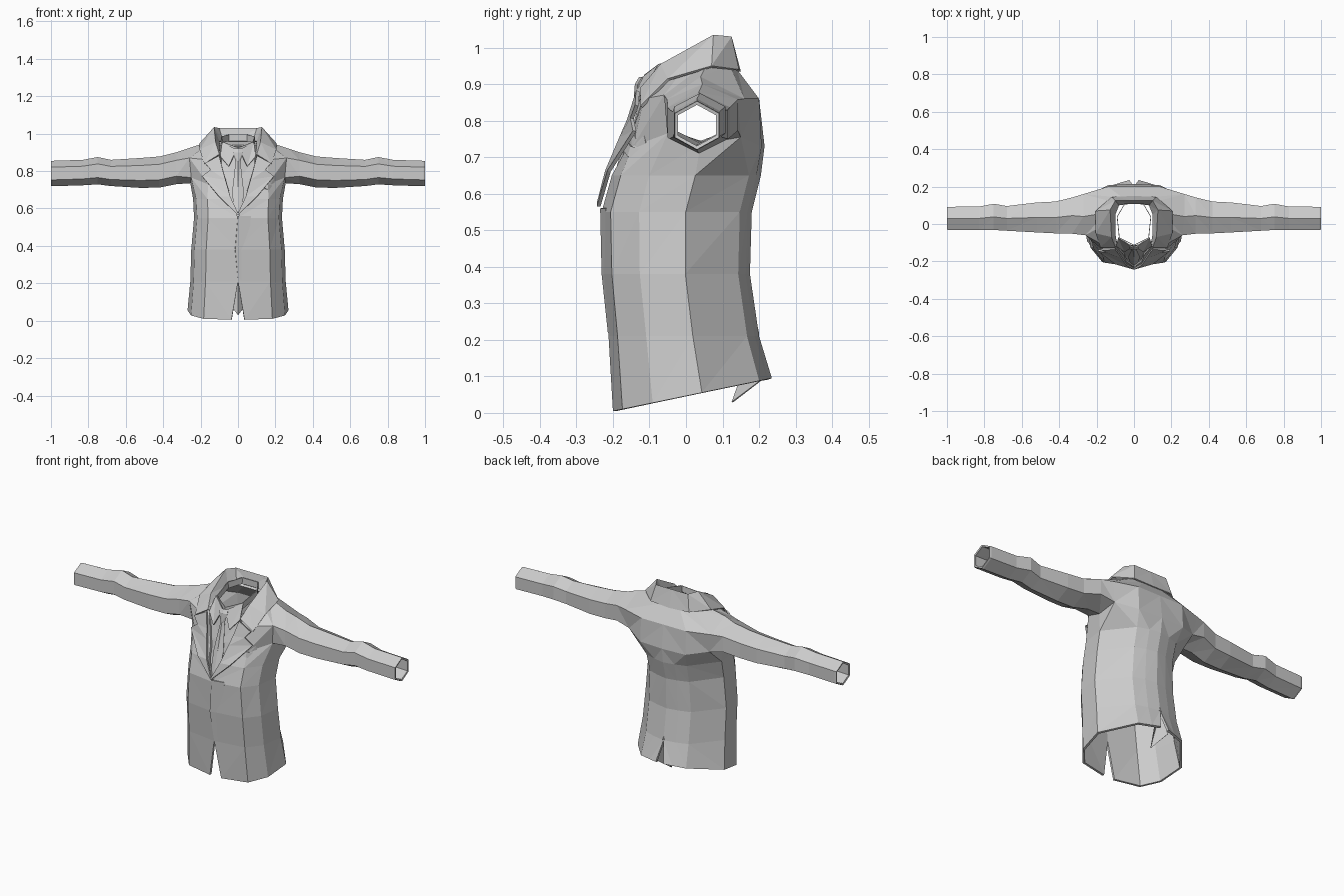
import bpy
import bmesh

cube = bpy.data.objects.get("Cube")
if cube:
    bpy.data.objects.remove(cube, do_unlink=True)

# One plain cloth colour
cloth = bpy.data.materials.new("grey_cloth")
cloth.use_nodes = True
colour = (0.6, 0.6, 0.6, 1)
cloth.diffuse_color = colour
cloth.node_tree.nodes["Principled BSDF"].inputs["Base Color"].default_value = colour


def make_part(name, rows, closed=False, holes=(), mirror=True, thickness=0.01):
    """Skin rows of points into a faceted sheet, mirror it and give it thickness."""
    bm = bmesh.new()
    grid = [[bm.verts.new(point) for point in row] for row in rows]
    count = len(rows[0])
    for r in range(len(grid) - 1):
        low, high = grid[r], grid[r + 1]
        for c in range(count if closed else count - 1):
            if (r, c) in holes:
                continue
            n = (c + 1) % count
            bm.faces.new((low[c], low[n], high[n], high[c]))
    bmesh.ops.remove_doubles(bm, verts=bm.verts[:], dist=0.0005)
    bmesh.ops.triangulate(bm, faces=bm.faces[:], quad_method="FIXED")
    mesh = bpy.data.meshes.new(name)
    bm.to_mesh(mesh)
    bm.free()
    mesh.materials.append(cloth)
    part = bpy.data.objects.new(name, mesh)
    bpy.context.collection.objects.link(part)
    if mirror:
        part.modifiers.new("mirror", "MIRROR").use_clip = True
    if thickness:
        solid = part.modifiers.new("thickness", "SOLIDIFY")
        solid.thickness = thickness
        solid.offset = -1
    return part


def body_row(z, width, front, back, slope=0, front_gap=0, back_gap=0):
    """Half a body section, running from the front centre round to the back."""
    shape = ((0, 0), (.68, .06), (.93, .25), (1, .56), (.52, .92), (.26, .97), (0, 1))
    row = [[width * fx, front + (back - front) * fy, z + slope * fy] for fx, fy in shape]
    row[0][0] = front_gap
    row[-1][0] = back_gap
    return row


# Jacket body: hem to chest by section, then the armhole, shoulder and neck rows
armhole_low = [(.055, -.165, .72), (.16, -.145, .73), (.25, -.05, .765), (.255, .04, .735),
               (.25, .15, .755), (.14, .207, .73), (0, .215, .73)]
armhole_high = [(.09, -.125, .84), (.16, -.115, .86), (.26, -.06, .87), (.27, .04, .92),
                (.27, .16, .86), (.14, .2, .86), (0, .2, .86)]
neck = [(.1, -.11, .9), (.12, -.07, .93), (.15, 0, .95), (.15, .06, .96),
        (.12, .12, .95), (.06, .14, .94), (0, .14, .94)]
body = [
    body_row(.005, .27, -.2, .235, slope=.09, front_gap=.035, back_gap=.025),
    body_row(.21, .255, -.212, .2),
    body_row(.38, .25, -.227, .175),
    body_row(.55, .235, -.231, .18),
    body_row(.65, .24, -.203, .205, front_gap=.04),
    armhole_low, armhole_high, neck,
]
arm_row = body.index(armhole_low)
make_part("jacket_body", body, holes={(arm_row, 2), (arm_row, 3)}, thickness=.012)


# Sleeves: six-sided tubes growing out of the armholes
def sleeve_ring(x, y, z, depth, height):
    shape = ((-1, -.5), (0, -1), (1, -.5), (1, .5), (0, 1), (-1, .5))
    return [(x, y + depth * a, z + height * b) for a, b in shape]


armhole = armhole_low[2:5] + armhole_high[4:1:-1]
sleeve = [
    armhole,
    sleeve_ring(.33, .045, .815, .097, .085),
    sleeve_ring(.42, .035, .795, .085, .083),
    sleeve_ring(.52, .035, .79, .08, .08),
    sleeve_ring(.68, .03, .79, .066, .07),
    sleeve_ring(.75, .038, .802, .07, .073),
    sleeve_ring(.83, .03, .792, .063, .068),
    sleeve_ring(.99, .03, .787, .062, .068),
    sleeve_ring(1, .03, .787, .06, .066),
]
make_part("sleeves", sleeve, closed=True)

# Jacket collar: turned down over the neck, front corner round to the back
collar_edge = [(.18, -.125, .84), (.205, -.05, .915), (.205, .07, .95), (.12, .145, .94), (0, .15, .935)]
collar_crest = [(.1, -.125, .89), (.12, -.07, .955), (.128, .075, 1.035), (.1, .125, 1.03), (0, .125, 1.03)]
collar_inside = [(.09, -.11, .88), (.1, -.05, .93), (.1, .05, .96), (.08, .1, .96), (0, .11, .96)]
make_part("jacket_collar", [collar_edge, collar_crest, collar_inside], thickness=.008)

# Lapels: folded panels with a notch below the collar
lapel_inner = [(0, -.234, .575), (.04, -.212, .66), (.065, -.174, .75), (.08, -.152, .8), (.1, -.127, .88)]
lapel_outer = [(0, -.234, .565), (.1, -.206, .66), (.19, -.136, .77), (.145, -.143, .805), (.175, -.13, .84)]
make_part("lapels", [lapel_inner, lapel_outer], thickness=.01)

# Shirt front, neck band and pointed shirt collar
shirt_middle = [(0, -.195, .58), (0, -.155, .75), (0, -.115, .9)]
shirt_side = [(.03, -.195, .58), (.09, -.14, .75), (.12, -.085, .9)]
make_part("shirt_front", [shirt_middle, shirt_side], thickness=0)
band = [(0, -.115, .89), (.08, -.075, .92), (.092, .04, .95), (.05, .11, .96), (0, .11, .96)]
band_top = [(x, y, z + .035) for x, y, z in band]
make_part("neck_band", [band, band_top], thickness=.004)
make_part("shirt_collar", [[(.05, -.15, .825), (.095, -.12, .88)],
                           [(.008, -.125, .915), (.085, -.075, .955)]], thickness=.006)

# Necktie: knot above a widening blade, raised along its centre
tie_rows = []
for half, y, z in ((.022, -.12, .92), (.026, -.132, .9), (.013, -.136, .85),
                   (.03, -.174, .7), (.025, -.21, .58)):
    tie_rows.append([(half, y, z), (0, y - .008, z)])
make_part("necktie", tie_rows, thickness=.004)

# Overlapping front edge, sinking into the jacket on its far side
edge_rows = []
for x, y, z in ((0, -.214, .22), (-.015, -.231, .38), (0, -.235, .56)):
    edge_rows.append([(x, y, z), (x + .07, y + .014, z)])
make_part("front_edge", edge_rows, mirror=False, thickness=.006)

# Breast pocket with a folded handkerchief
welt = [(.11, -.163, .745), (.16, -.152, .73), (.21, -.1, .715)]
welt_low = [(x, y - .008, z - .028) for x, y, z in welt]
make_part("pocket_welt", [welt_low, welt], mirror=False)
cloth_base = [(.12, -.158, .735), (.15, -.15, .725), (.17, -.138, .72), (.2, -.105, .715)]
cloth_tips = [(.13, -.155, .75), (.15, -.148, .775), (.17, -.135, .745), (.192, -.115, .76)]
make_part("handkerchief", [cloth_base, cloth_tips], mirror=False, thickness=.008)

# Folded flap inside the back vent
make_part("vent_flap", [[(0, .125, .03), (.045, .205, .09)],
                        [(0, .165, .12), (0, .195, .23)]], thickness=.004)
